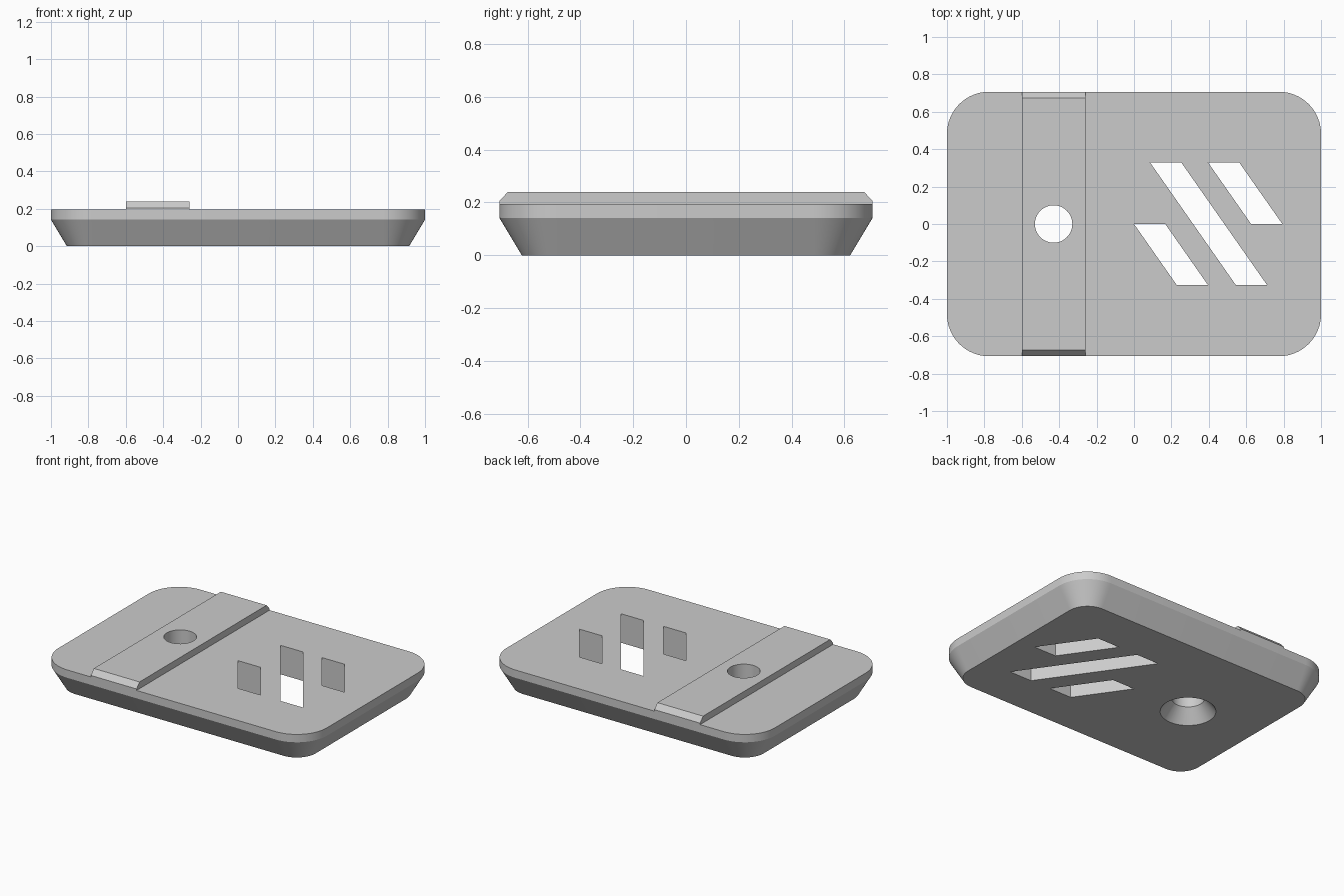
import bpy, bmesh, math
from mathutils import Vector

if "Cube" in bpy.data.objects:
    bpy.data.objects.remove(bpy.data.objects["Cube"])

grey = bpy.data.materials.new("plain_grey")
grey.diffuse_color = (0.6, 0.6, 0.6, 1)
grey.use_nodes = True
grey.node_tree.nodes["Principled BSDF"].inputs["Base Color"].default_value = grey.diffuse_color


def loft(name, rings):
    """Closed solid through equal-length rings of 3D points."""
    bm = bmesh.new()
    loops = [[bm.verts.new(p) for p in r] for r in rings]
    n = len(loops[0])
    for a, b in zip(loops, loops[1:]):
        for i in range(n):
            j = (i + 1) % n
            bm.faces.new((a[i], a[j], b[j], b[i]))
    bm.faces.new(loops[0])
    bm.faces.new(loops[-1])
    bmesh.ops.recalc_face_normals(bm, faces=bm.faces)
    me = bpy.data.meshes.new(name)
    bm.to_mesh(me)
    bm.free()
    ob = bpy.data.objects.new(name, me)
    bpy.context.collection.objects.link(ob)
    me.materials.append(grey)
    return ob


def rounded(hx, hy, r, z, seg=16):
    """Rounded rectangle ring."""
    pts = []
    for k, (sx, sy) in enumerate(((1, 1), (-1, 1), (-1, -1), (1, -1))):
        for i in range(seg + 1):
            a = math.pi / 2 * (k + i / seg)
            pts.append((sx * (hx - r) + r * math.cos(a),
                        sy * (hy - r) + r * math.sin(a), z))
    return pts


def rect(x0, x1, hy, z):
    return [(x0, -hy, z), (x1, -hy, z), (x1, hy, z), (x0, hy, z)]


def circle(cx, r, z, n=48):
    return [(cx + r * math.cos(2 * math.pi * i / n),
             r * math.sin(2 * math.pi * i / n), z) for i in range(n)]


def cut(ob, cutter):
    m = ob.modifiers.new("cut", 'BOOLEAN')
    m.operation = 'DIFFERENCE'
    m.solver = 'EXACT'
    m.object = cutter
    bpy.context.view_layer.objects.active = ob
    bpy.ops.object.modifier_apply(modifier=m.name)


# Tapered body with a vertical rim
body = loft("body", [rounded(0.915, 0.622, 0.14, 0),
                     rounded(1.0, 0.707, 0.225, 0.142),
                     rounded(1.0, 0.707, 0.225, 0.195)])

# Raised band across the top, chamfered at both ends
band = loft("raised_band", [rect(-0.6, -0.26, 0.707, 0.195),
                            rect(-0.6, -0.26, 0.707, 0.205),
                            rect(-0.6, -0.26, 0.675, 0.24)])

# Round hole, countersunk from below
hole = loft("hole_cutter", [circle(-0.43, 0.178, -0.01), circle(-0.43, 0.1, 0.09),
                            circle(-0.43, 0.1, 0.3)])
cutters = [hole]

# Slanted slots: left x at the top, upper y, lower y
slope = 0.46 / 0.657
for x, y1, y0 in ((0.085, 0.33, -0.327), (0.395, 0.33, 0.0), (0.0, 0.0, -0.327)):
    d, w = (y1 - y0) * slope, 0.167
    ring = [(x, y1), (x + w, y1), (x + w + d, y0), (x + d, y0)]
    cutters.append(loft("slot_cutter", [[(a, b, z) for a, b in ring] for z in (-0.1, 0.3)]))

for c in cutters:
    cut(body, c)
cut(band, hole)
for c in cutters:
    bpy.data.objects.remove(c)

# Smooth the rounded corners and hole, keep edges crisp
for ob in (body, band):
    bpy.ops.object.select_all(action='DESELECT')
    ob.select_set(True)
    bpy.context.view_layer.objects.active = ob
    bpy.ops.object.shade_smooth_by_angle(angle=math.radians(25))
